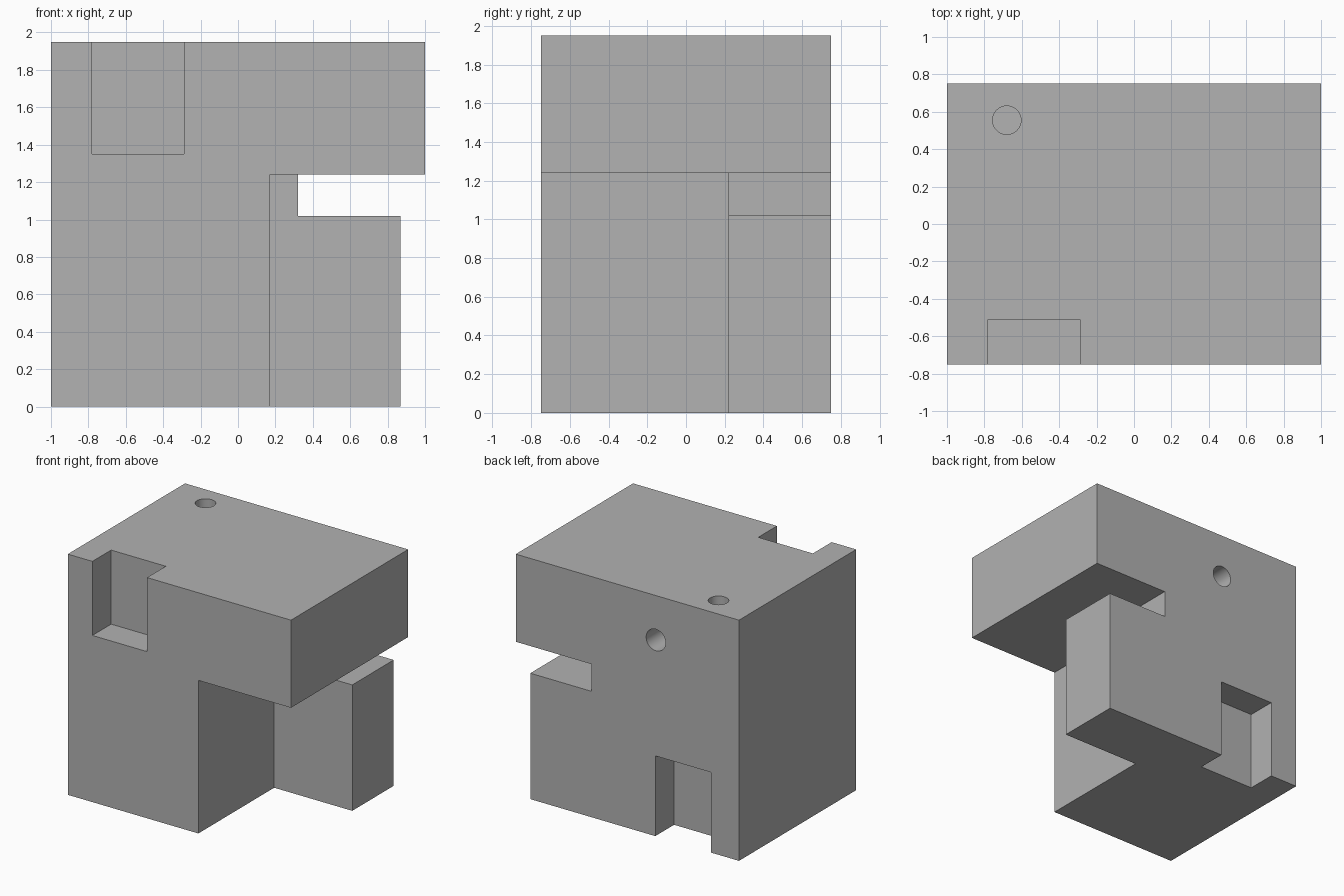
import bpy
from math import radians
from mathutils import Matrix, Vector

default_cube = bpy.data.objects.get("Cube")
if default_cube:
    bpy.data.objects.remove(default_cube, do_unlink=True)

W, D, H = 1.0, 0.75, 1.95   # half width, half depth, full height
OUT = 0.2                   # how far cutters reach past the block

grey = bpy.data.materials.new("plain grey")
grey.use_nodes = True
grey.diffuse_color = (0.445, 0.445, 0.445, 1)
grey.node_tree.nodes["Principled BSDF"].inputs["Base Color"].default_value = grey.diffuse_color


def box(name, x, y, z):
    """Box between (min, max) pairs on each axis."""
    lo, hi = Vector((x[0], y[0], z[0])), Vector((x[1], y[1], z[1]))
    bpy.ops.mesh.primitive_cube_add(size=1)
    ob = bpy.context.object
    ob.name = name
    ob.data.transform(Matrix.Translation((lo + hi) / 2) @ Matrix.Diagonal((*(hi - lo), 1)))
    ob.data.materials.append(grey)
    return ob


def drill(name, centre, radius, length, rotation=(0, 0, 0)):
    """Cylinder centred on the surface, so half its length cuts in."""
    bpy.ops.mesh.primitive_cylinder_add(vertices=48, radius=radius, depth=length,
                                        location=centre, rotation=rotation)
    ob = bpy.context.object
    ob.name = name
    ob.data.materials.append(grey)
    return ob


def cut(target, cutter):
    cutter.hide_render = True
    mod = target.modifiers.new(cutter.name, "BOOLEAN")
    mod.operation, mod.solver, mod.object = "DIFFERENCE", "EXACT", cutter
    bpy.context.view_layer.objects.active = target
    bpy.ops.object.modifier_apply(modifier=mod.name)
    bpy.data.objects.remove(cutter, do_unlink=True)


# Main block
block = box("block_body", (-W, W), (-D, D), (0, H))

# Space under the overhang, the slot above the rear leg, and the leg's set-back end
ceiling = 1.24
cut(block, box("front_recess", (0.17, W + OUT), (-D - OUT, 0.22), (-OUT, ceiling)))
cut(block, box("rear_slot", (0.32, W + OUT), (0, D + OUT), (1.02, ceiling)))
cut(block, box("leg_end", (0.87, W + OUT), (0, D + OUT), (-OUT, ceiling)))

# Notches in the top front edge and the bottom back edge
cut(block, box("front_notch", (-0.78, -0.29), (-D - OUT, -0.51), (1.35, H + OUT)))
cut(block, box("back_notch", (-0.75, -0.25), (0.51, D + OUT), (-OUT, 0.65)))

# Blind holes in the top and the back
cut(block, drill("top_hole", (-0.68, 0.555, H), 0.076, 1.0))
cut(block, drill("back_hole", (-0.255, D, 1.59), 0.087, 1.0, (radians(90), 0, 0)))

# Smooth hole walls, sharp block edges
bpy.ops.object.select_all(action="DESELECT")
block.select_set(True)
bpy.context.view_layer.objects.active = block
bpy.ops.object.shade_smooth_by_angle(angle=radians(30))
